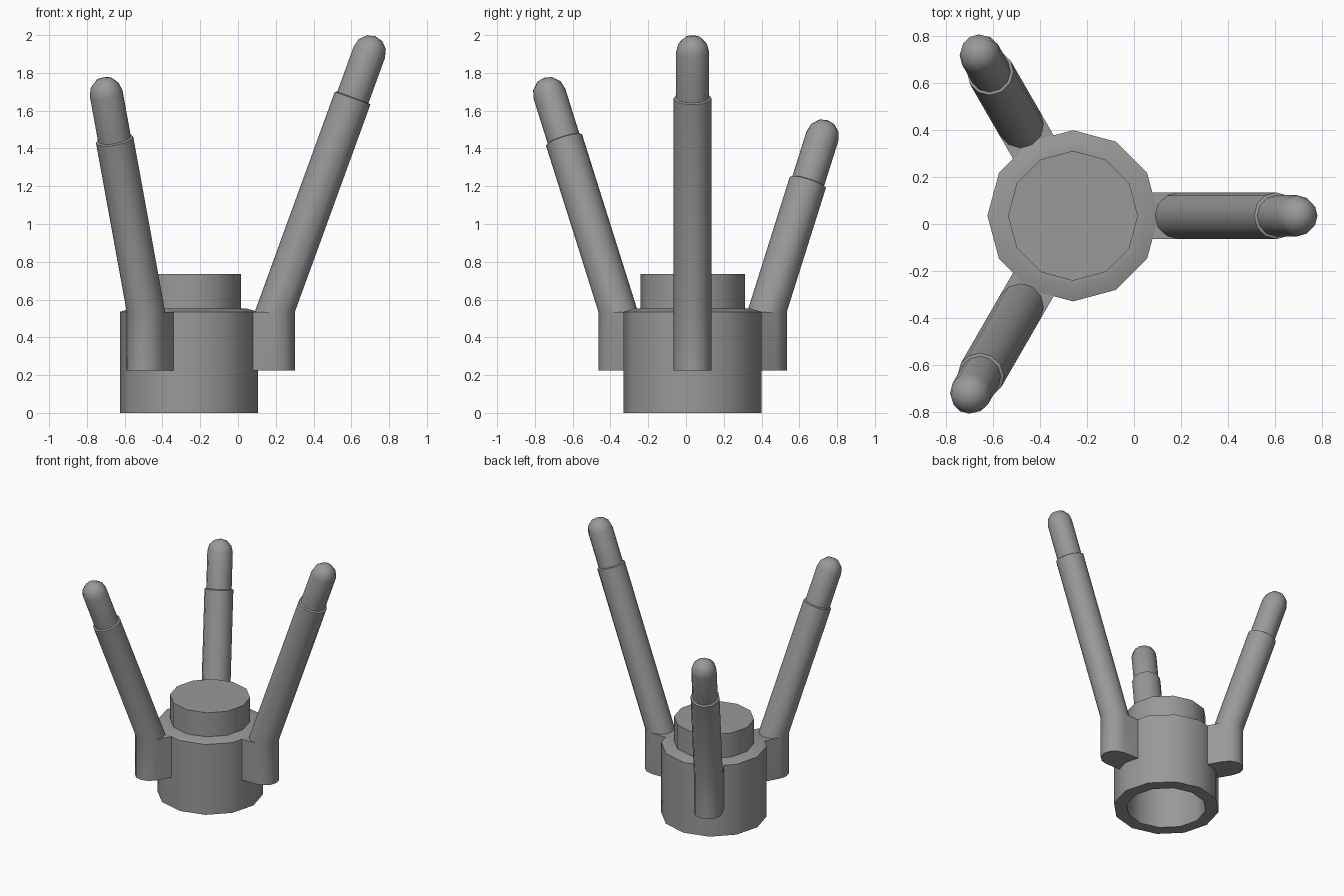
import bpy, bmesh
from math import sin, cos, tan, radians, pi
from mathutils import Vector

cube = bpy.data.objects.get("Cube")
if cube:
    bpy.data.objects.remove(cube, do_unlink=True)

SIDES = 12
CENTRE = Vector((-0.26, 0.035, 0))
TILT = radians(20)
LUG_BOTTOM, LUG_TOP = 0.225, 0.535

grey = bpy.data.materials.new("mid_grey")
grey.use_nodes = True
grey.diffuse_color = (0.32, 0.32, 0.32, 1)
grey.node_tree.nodes["Principled BSDF"].inputs["Base Color"].default_value = grey.diffuse_color


def finish(bm, name, turn=0):
    bmesh.ops.recalc_face_normals(bm, faces=bm.faces)
    mesh = bpy.data.meshes.new(name)
    bm.to_mesh(mesh)
    bm.free()
    mesh.materials.append(grey)
    ob = bpy.data.objects.new(name, mesh)
    bpy.context.collection.objects.link(ob)
    ob.location = CENTRE
    ob.rotation_euler.z = radians(turn)
    bpy.ops.object.select_all(action='DESELECT')
    ob.select_set(True)
    bpy.context.view_layer.objects.active = ob
    bpy.ops.object.shade_smooth_by_angle(angle=radians(35))


def ring(bm, centre, u, v):
    angles = [2 * pi * i / SIDES for i in range(SIDES)]
    return [bm.verts.new(centre + u * cos(a) + v * sin(a)) for a in angles]


def bridge(bm, a, b):
    for i in range(len(a)):
        j = (i + 1) % len(a)
        bm.faces.new((a[i], a[j], b[j], b[i]))


def loft(bm, rings):
    for a, b in zip(rings, rings[1:]):
        bridge(bm, a, b)


X, Y, Z = Vector((1, 0, 0)), Vector((0, 1, 0)), Vector((0, 0, 1))

# Hollow round body with chamfered shoulder and stud on top
profile = [(0.275, 0.45), (0.275, 0), (0.365, 0), (0.365, 0.535),
           (0.305, 0.553), (0.277, 0.553), (0.277, 0.735)]
bm = bmesh.new()
rings = [ring(bm, Z * z, X * r, Y * r) for r, z in profile]
loft(bm, rings)
bm.faces.new(rings[0])
bm.faces.new(rings[-1])
finish(bm, "body")


# Arm: lug on the body side, slanted tube, thinner round-ended tip
def arm(name, turn, tip_height):
    bm = bmesh.new()
    axis = Vector((sin(TILT), 0, cos(TILT)))
    across = Vector((cos(TILT), 0, -sin(TILT)))
    base = Vector((0.455, 0, LUG_TOP))
    tip = base + Vector((tan(TILT), 0, 1)) * (tip_height - LUG_TOP)
    step = tip - axis * 0.26

    def round_ring(centre, r):
        return ring(bm, centre, across * r, Y * r)

    foot = ring(bm, base, X * 0.1 / cos(TILT), Y * 0.1)
    rings = [foot, round_ring(step, 0.1), round_ring(step + axis * 0.005, 0.088)]
    for k in range(3):
        a = k * pi / 6
        rings.append(round_ring(tip + axis * 0.09 * sin(a), 0.088 * cos(a)))
    loft(bm, rings)
    pole = bm.verts.new(tip + axis * 0.09)
    last = rings[-1]
    for i in range(SIDES):
        bm.faces.new((last[i], last[(i + 1) % SIDES], pole))

    # Lug: the outer half of the foot carried down, closed back into the body
    quarter = SIDES // 4
    outer = [foot[i % SIDES] for i in range(-quarter, quarter + 1)]
    inner = foot[quarter:3 * quarter + 1]
    corners = [bm.verts.new((0.3, y, LUG_TOP)) for y in (0.1, -0.1)]
    top = outer + corners
    bottom = [bm.verts.new((v.co.x, v.co.y, LUG_BOTTOM)) for v in top]
    bridge(bm, bottom, top)
    bm.faces.new(bottom)
    bm.faces.new(inner + corners[::-1])
    finish(bm, name, turn)


arm("left_arm", 0, 1.91)
arm("back_arm", 120, 1.465)
arm("front_arm", 240, 1.69)
